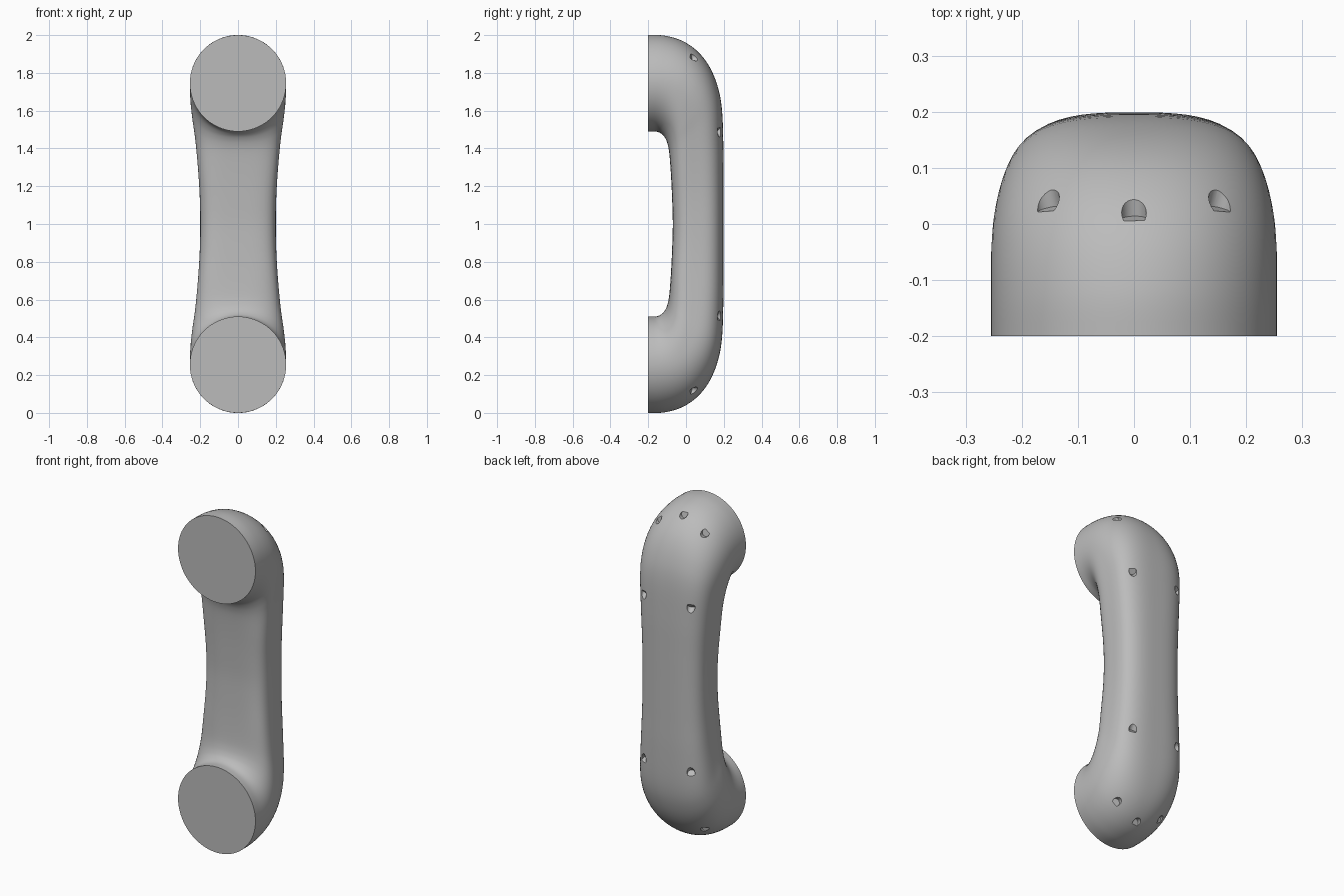
import bpy, bmesh, math
from mathutils import Vector, Matrix
from mathutils.bvhtree import BVHTree

if "Cube" in bpy.data.objects:
    bpy.data.objects.remove(bpy.data.objects["Cube"])

grey = bpy.data.materials.new("plain grey")
grey.diffuse_color = (0.5, 0.5, 0.5, 1)
grey.use_nodes = True
grey.node_tree.nodes["Principled BSDF"].inputs["Base Color"].default_value = (0.5, 0.5, 0.5, 1)

# Stations from the upper foot to mid-grip:
# outer y, outer z, inner y, inner z, half width, outer exponent, inner exponent
STATIONS = [
    (-.200, 2.000, -.200, 1.490, .255, 2.0, 2.0),
    (-.120, 1.998, -.165, 1.490, .255, 2.0, 2.0),
    (-.030, 1.974, -.145, 1.486, .255, 2.05, 2.1),
    (.048, 1.926, -.128, 1.476, .254, 2.15, 2.3),
    (.116, 1.847, -.112, 1.458, .250, 2.3, 2.6),
    (.164, 1.740, -.098, 1.425, .241, 2.6, 3.0),
    (.190, 1.610, -.088, 1.370, .228, 2.9, 3.5),
    (.198, 1.400, -.079, 1.250, .213, 3.0, 4.0),
    (.199, 1.200, -.073, 1.120, .203, 3.0, 4.0),
    (.199, 1.000, -.070, 1.000, .200, 3.0, 4.0),
]
SEGMENTS, STEPS = 72, 5


def flip(s):
    return (s[0], 2 - s[1], s[2], 2 - s[3], *s[4:])


def smooth_path(pts):
    """Catmull-Rom interpolation through all station values."""
    out = []
    for i in range(len(pts) - 1):
        p = [pts[max(0, min(len(pts) - 1, i + k))] for k in (-1, 0, 1, 2)]
        for j in range(STEPS):
            t = j / STEPS
            out.append([0.5 * (2 * b + (c - a) * t + (2 * a - 5 * b + 4 * c - d) * t * t
                               + (3 * b - a - 3 * c + d) * t ** 3) for a, b, c, d in zip(*p)])
    return out + [pts[-1]]


def section(s):
    """Superellipse ring between the outer and inner points."""
    outer, inner = Vector((0, s[0], s[1])), Vector((0, s[2], s[3]))
    mid, half = (outer + inner) / 2, (outer - inner) / 2
    ring = []
    for k in range(SEGMENTS):
        a = 2 * math.pi * k / SEGMENTS
        c, q = math.cos(a), math.sin(a)
        n = s[5] if q >= 0 else s[6]
        r = (abs(c) ** n + abs(q) ** n) ** (-1 / n)
        ring.append(mid + half * q * r + Vector((s[4] * c * r, 0, 0)))
    return ring


# Handle body: lofted sections with a flat round foot at each end
bm = bmesh.new()
stations = STATIONS + [flip(s) for s in reversed(STATIONS[:-1])]
rings = [[bm.verts.new(v) for v in section(s)] for s in smooth_path(stations)]
for a, b in zip(rings, rings[1:]):
    for k in range(SEGMENTS):
        n = (k + 1) % SEGMENTS
        bm.faces.new((a[k], a[n], b[n], b[k]))
bm.faces.new(rings[0])
bm.faces.new(rings[-1])
bmesh.ops.recalc_face_normals(bm, faces=bm.faces)
surface = BVHTree.FromBMesh(bm)
mesh = bpy.data.meshes.new("handle")
bm.to_mesh(mesh)
bm.free()
handle = bpy.data.objects.new("handle", mesh)
bpy.context.collection.objects.link(handle)
mesh.materials.append(grey)

# Notches: slanted round pockets, each from its flat edge toward its arched tip
NOTCHES = [((0, .005, 1.955), (0, .05, 1.925))]
for sx in (1, -1):
    NOTCHES.append(((sx * .170, .033, 1.905), (sx * .148, .083, 1.872)))
    NOTCHES.append(((sx * .155, .172, 1.510), (sx * .155, .178, 1.462)))
RADIUS, SINK, SLANT, LENGTH = .022, .013, math.radians(45), .12

cut = bmesh.new()
for edge, tip in NOTCHES:
    for lower in (False, True):
        e, t = Vector(edge), Vector(tip)
        if lower:
            e.z, t.z = 2 - e.z, 2 - t.z
        p, normal, _, _ = surface.find_nearest(e)
        along = t - e
        along = (along - normal * along.dot(normal)).normalized()
        axis = along * math.cos(SLANT) + normal * math.sin(SLANT)
        down = along * math.sin(SLANT) - normal * math.cos(SLANT)
        centre = p + down * SINK + axis * LENGTH / 2
        rot = Matrix((axis.cross(down), down, axis)).transposed()
        if rot.determinant() < 0:
            rot.col[0] = -rot.col[0]
        bmesh.ops.create_cone(cut, cap_ends=True, segments=24, radius1=RADIUS, radius2=RADIUS,
                              depth=LENGTH, matrix=Matrix.Translation(centre) @ rot.to_4x4())
cut_mesh = bpy.data.meshes.new("notch_cutters")
cut.to_mesh(cut_mesh)
cut.free()
cut_mesh.materials.append(grey)
cutters = bpy.data.objects.new("notch_cutters", cut_mesh)
bpy.context.collection.objects.link(cutters)
cutters.hide_render = True

# Cut the notches, then drop the helper
bpy.context.view_layer.objects.active = handle
handle.select_set(True)
mod = handle.modifiers.new("notches", 'BOOLEAN')
mod.operation, mod.object, mod.solver = 'DIFFERENCE', cutters, 'EXACT'
bpy.ops.object.modifier_apply(modifier=mod.name)
bpy.data.objects.remove(cutters)
bpy.ops.object.shade_smooth_by_angle(angle=math.radians(30))
